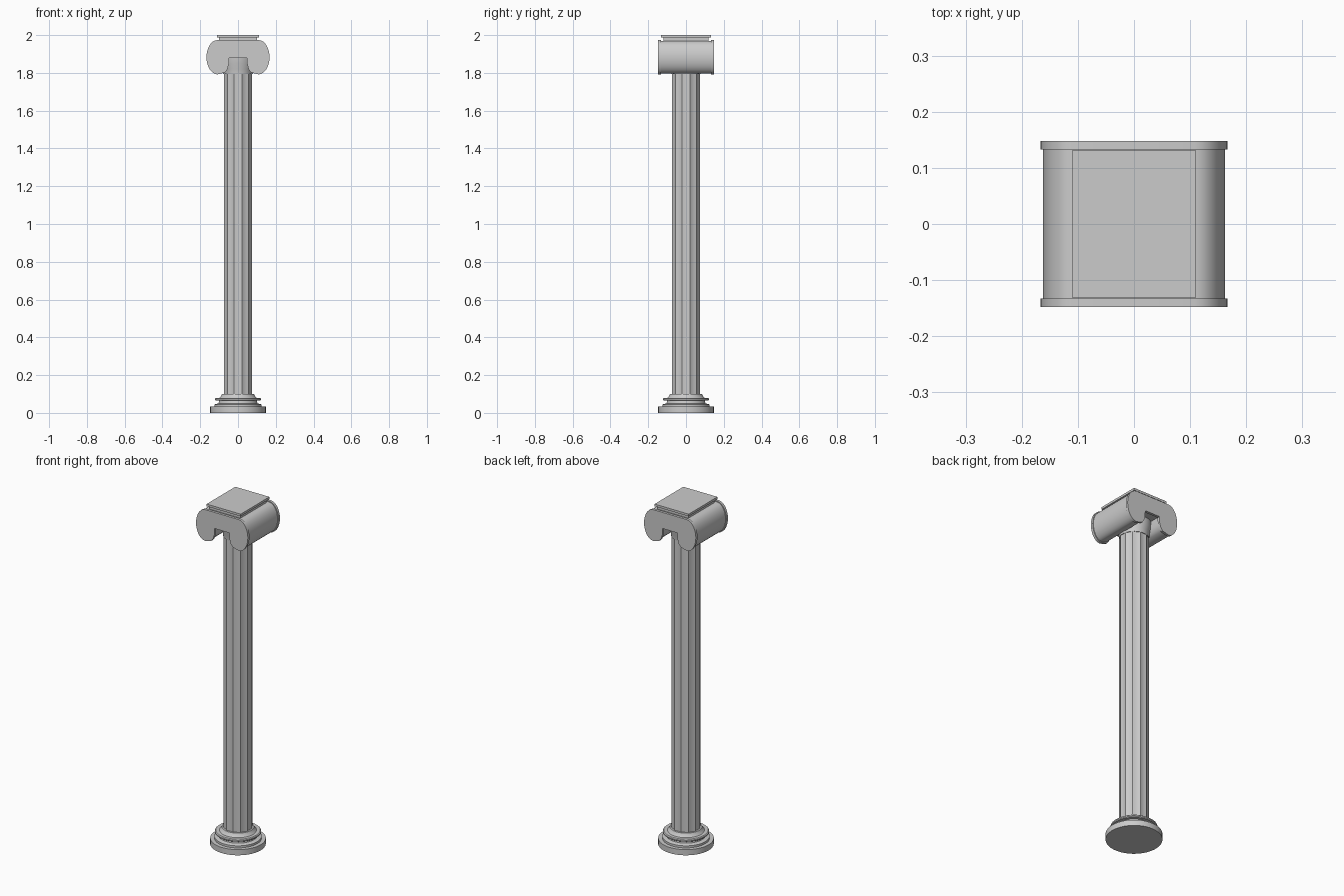
import bpy, bmesh, math
from math import cos, sin, pi, radians

cube = bpy.data.objects.get("Cube")
if cube:
    bpy.data.objects.remove(cube, do_unlink=True)

stone = bpy.data.materials.new("grey_stone")
stone.use_nodes = True
colour = (0.6, 0.6, 0.6, 1)
stone.diffuse_color = colour
stone.node_tree.nodes["Principled BSDF"].inputs["Base Color"].default_value = colour


def finish(name, bm, angle=30):
    bmesh.ops.recalc_face_normals(bm, faces=bm.faces)
    mesh = bpy.data.meshes.new(name)
    bm.to_mesh(mesh)
    bm.free()
    obj = bpy.data.objects.new(name, mesh)
    bpy.context.collection.objects.link(obj)
    mesh.materials.append(stone)
    bpy.ops.object.select_all(action='DESELECT')
    obj.select_set(True)
    bpy.context.view_layer.objects.active = obj
    bpy.ops.object.shade_smooth_by_angle(angle=radians(angle))
    return obj


def loft(name, rings, angle=30):
    """Skin a stack of equal-length rings and cap both ends."""
    bm = bmesh.new()
    rows = [[bm.verts.new(p) for p in ring] for ring in rings]
    n = len(rows[0])
    for low, high in zip(rows, rows[1:]):
        for i in range(n):
            j = (i + 1) % n
            bm.faces.new((low[i], low[j], high[j], high[i]))
    bm.faces.new(rows[0])
    bm.faces.new(rows[-1])
    return finish(name, bm, angle)


def turned(name, profile, sides=48):
    return loft(name, [[(r * cos(2 * pi * i / sides), r * sin(2 * pi * i / sides), z)
                        for i in range(sides)] for r, z in profile])


def box(name, half_x, half_y, z0, z1):
    corners = [(-1, -1), (1, -1), (1, 1), (-1, 1)]
    return loft(name, [[(a * half_x, b * half_y, z) for a, b in corners] for z in (z0, z1)])


# Base mouldings
turned("base_plinth", [(0.147, 0), (0.147, 0.033), (0.125, 0.033), (0.125, 0.045),
                       (0.103, 0.05), (0.1, 0.065), (0.117, 0.065), (0.122, 0.069),
                       (0.122, 0.076), (0.117, 0.08), (0.098, 0.08), (0.09, 0.088),
                       (0.085, 0.1)])

# Shaft with shallow flutes
FLUTES, STEPS = 12, 4
ring = []
for i in range(FLUTES * STEPS):
    a = 2 * pi * (i / STEPS + 0.5) / FLUTES
    r = 0.078 - 0.005 * sin(pi * (i % STEPS) / STEPS)
    ring.append((r * cos(a), r * sin(a)))
loft("shaft", [[(x, y, z) for x, y in ring] for z in (0.095, 1.8)])

# Neck between shaft and capital
turned("neck", [(0.078, 1.795), (0.08, 1.82), (0.088, 1.85), (0.09, 1.885)])


# Scroll outline: right half, mirrored to the left
def scroll_outline(inset):
    cx, cz = 0.108, 1.883
    half = [(0.048 + inset, 1.88 + inset), (0.049 + inset, 1.845),
            (0.056 + inset, 1.82), (0.068 + inset, 1.803 + inset)]
    for k in range(15):
        a = -pi / 2 + pi * k / 14
        half.append((cx + (0.059 - inset) * cos(a), cz + (0.091 - inset) * sin(a)))
    return half + [(-x, z) for x, z in reversed(half)]


def scroll(name, y0, y1, inset):
    return loft(name, [[(x, y, z) for x, z in scroll_outline(inset)] for y in (y0, y1)])


scroll("scroll_bolster", -0.135, 0.135, 0.005)
scroll("front_scroll_plate", -0.148, -0.133, 0)
scroll("back_scroll_plate", 0.133, 0.148, 0)

# Abacus
box("abacus_lower", 0.1, 0.12, 1.965, 1.988)
box("abacus_top", 0.11, 0.132, 1.987, 2.0)
